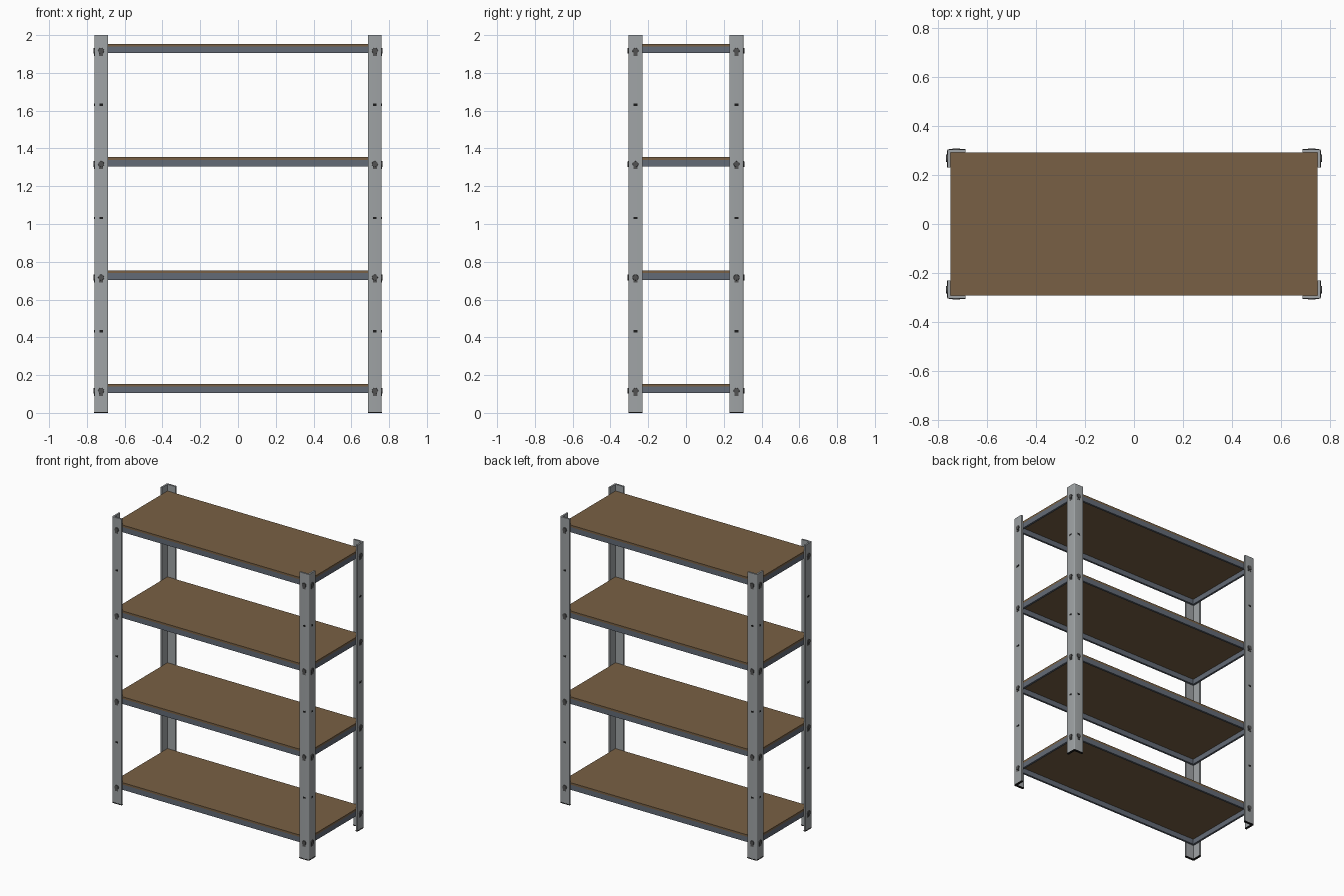
import bpy, bmesh, math
from mathutils import Vector, Matrix

if "Cube" in bpy.data.objects:
    bpy.data.objects.remove(bpy.data.objects["Cube"])

X, Y = 0.761, 0.304          # outer half sizes
W, T = 0.073, 0.012          # angle post flange width and thickness
LEVELS = [0.154 + 0.6 * i for i in range(4)]   # shelf tops


def material(name, rgb):
    m = bpy.data.materials.new(name)
    m.diffuse_color = (*rgb, 1)
    m.use_nodes = True
    m.node_tree.nodes["Principled BSDF"].inputs["Base Color"].default_value = m.diffuse_color
    return m


STEEL = material("galvanised grey", (0.35, 0.37, 0.38))
BEAM = material("blue grey steel", (0.125, 0.145, 0.18))
BOARD = material("brown board", (0.19, 0.118, 0.058))
BOLT = material("dark bolt grey", (0.085, 0.085, 0.085))
BLACK = material("black", (0.012, 0.012, 0.012))


def finish(bm, name, mat):
    bmesh.ops.recalc_face_normals(bm, faces=bm.faces)
    me = bpy.data.meshes.new(name)
    bm.to_mesh(me)
    bm.free()
    me.materials.append(mat)
    ob = bpy.data.objects.new(name, me)
    bpy.context.collection.objects.link(ob)
    return ob


def add_box(bm, lo, hi):
    lo, hi = Vector(lo), Vector(hi)
    size = hi - lo
    bmesh.ops.create_cube(bm, size=1, matrix=Matrix.Translation((lo + hi) / 2)
                          @ Matrix.Diagonal((*size, 1)))


def extrude_profile(bm, pts, z0, z1):
    face = bm.faces.new([bm.verts.new((x, y, z0)) for x, y in pts])
    out = bmesh.ops.extrude_face_region(bm, geom=[face])
    verts = [v for v in out["geom"] if isinstance(v, bmesh.types.BMVert)]
    bmesh.ops.translate(bm, verts=verts, vec=(0, 0, z1 - z0))


def angle_profile(sx, sy, grow=0.0, r=0.007):
    # L section with a rounded outer corner
    ox, oy = X + grow, Y + grow
    ix, iy = X - T - grow, Y - T - grow
    ex, ey = X - W - grow, Y - W - grow
    pts = [(ix, ey), (ox, ey)]
    for i in range(5):
        a = math.pi / 2 * i / 4
        pts.append((ox - r + r * math.cos(a), oy - r + r * math.sin(a)))
    pts += [(ex, oy), (ex, iy), (ix, iy)]
    return [(sx * x, sy * y) for x, y in pts]


# shelves: board on a rectangular beam frame, open underneath
for i, top in enumerate(LEVELS):
    bx, by, t = 0.75 - 0.001, 0.292 - 0.001, 0.014
    bm = bmesh.new()
    add_box(bm, (-bx, -by, top - 0.014), (bx, by, top))
    finish(bm, f"shelf_board_{i + 1}", BOARD)
    bm = bmesh.new()
    z0, z1 = top - 0.05, top - 0.014
    for s in (-1, 1):
        y0, y1 = sorted((s * by, s * (by - t)))
        add_box(bm, (-bx, y0, z0), (bx, y1, z1))
        x0, x1 = sorted((s * bx, s * (bx - t)))
        add_box(bm, (x0, -by + t, z0), (x1, by - t, z1))
    finish(bm, f"shelf_frame_{i + 1}", BEAM)

# corner posts with feet, bolts and mid-height slots
for sx, sy, tag in ((-1, -1, "front_left"), (1, -1, "front_right"),
                    (-1, 1, "back_left"), (1, 1, "back_right")):
    bm = bmesh.new()
    extrude_profile(bm, angle_profile(sx, sy), 0.005, 2.0)
    post = finish(bm, f"post_{tag}", STEEL)
    bpy.ops.object.select_all(action='DESELECT')
    post.select_set(True)
    bpy.context.view_layer.objects.active = post
    bpy.ops.object.shade_smooth_by_angle(angle=math.radians(30))

    bm = bmesh.new()
    extrude_profile(bm, angle_profile(sx, sy, 0.001), 0.0, 0.006)
    finish(bm, f"foot_{tag}", BLACK)

    bolts, slots = bmesh.new(), bmesh.new()
    # flange frames: outer face centre and outward direction
    flanges = ((Vector((sx * (X - W / 2), sy * Y, 0)), Vector((0, sy, 0))),
               (Vector((sx * X, sy * (Y - W / 2), 0)), Vector((sx, 0, 0))))
    for centre, n in flanges:
        side = Vector((abs(n.y), abs(n.x), 0))
        rot = n.to_track_quat('Z', 'Y').to_matrix().to_4x4()
        for top in LEVELS:
            # hex head over a keyhole tail
            p = centre + Vector((0, 0, top - 0.037)) + n * 0.002
            bmesh.ops.create_cone(bolts, cap_ends=True, segments=12,
                                  radius1=0.016, radius2=0.015, depth=0.006,
                                  matrix=Matrix.Translation(p) @ rot)
            half = side * 0.011 + Vector((0, 0, 0.012))
            q = p - Vector((0, 0, 0.015)) - n * 0.002
            depth = Vector((abs(n.x), abs(n.y), 0)) * 0.0015
            add_box(bolts, q - half - depth, q + half + depth)
        for z in (0.432, 1.032, 1.632):
            # slot showing on both sides of the flange
            q = centre - n * T / 2 + Vector((0, 0, z))
            depth = Vector((abs(n.x), abs(n.y), 0)) * (T / 2 + 0.001)
            half = side * 0.01 + Vector((0, 0, 0.006))
            add_box(slots, q - half - depth, q + half + depth)
    finish(bolts, f"bolts_{tag}", BOLT)
    finish(slots, f"slots_{tag}", BLACK)
